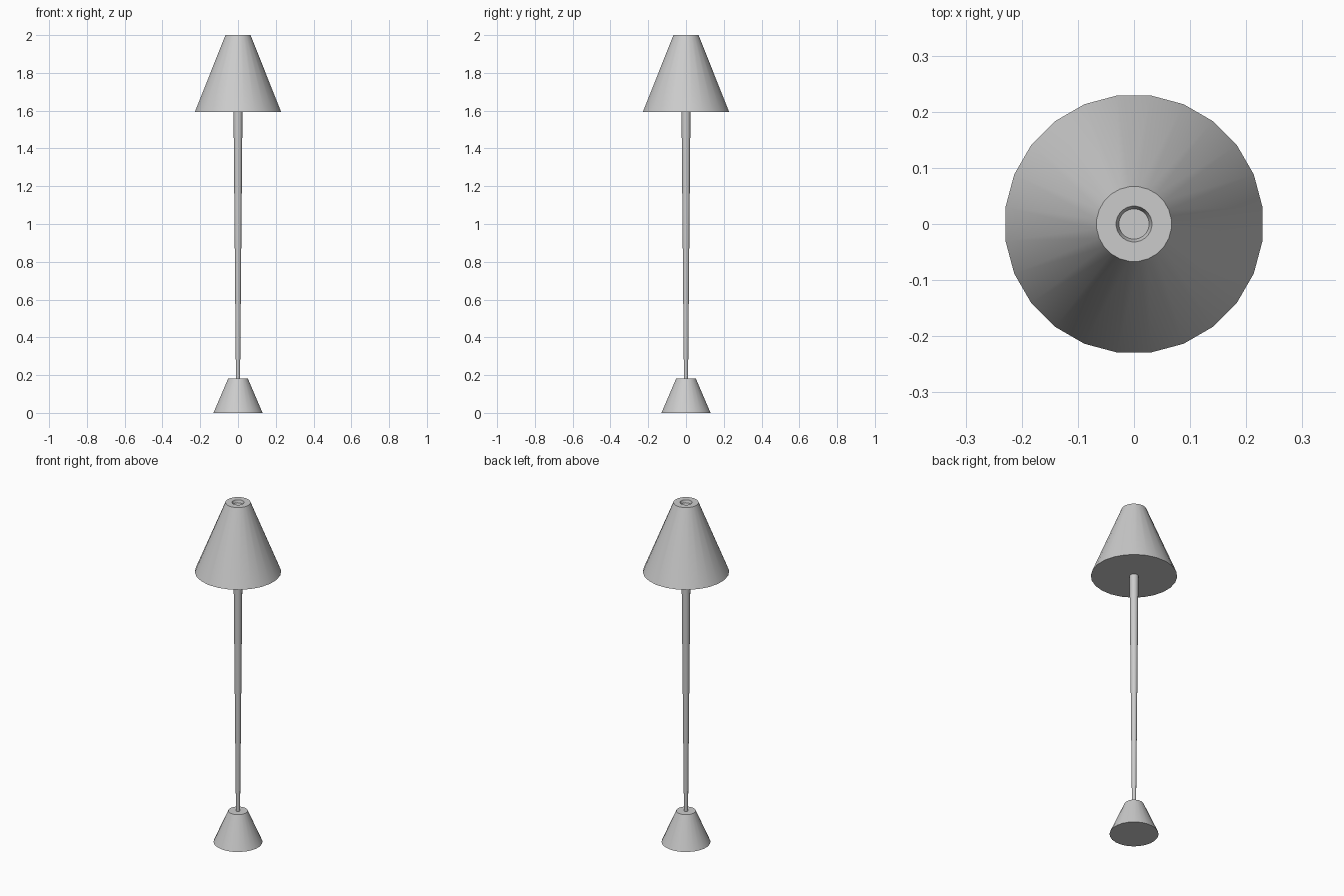
import bpy, bmesh, math

SIDES = 24

cube = bpy.data.objects.get("Cube")
if cube:
    bpy.data.objects.remove(cube, do_unlink=True)

grey = bpy.data.materials.new("light_grey")
grey.use_nodes = True
colour = (0.6, 0.6, 0.6, 1)
grey.diffuse_color = colour
grey.node_tree.nodes["Principled BSDF"].inputs["Base Color"].default_value = colour


def lathe(name, profile):
    """Turn a (radius, height) profile, listed from bottom to top, into a closed solid."""
    bm = bmesh.new()
    rings = []
    for r, z in profile:
        ring = []
        for i in range(SIDES):
            a = math.tau * (i + 0.5) / SIDES
            ring.append(bm.verts.new((r * math.cos(a), r * math.sin(a), z)))
        rings.append(ring)
    for low, high in zip(rings, rings[1:]):
        for i in range(SIDES):
            j = (i + 1) % SIDES
            bm.faces.new((low[i], low[j], high[j], high[i]))
    bm.faces.new(rings[0][::-1])
    bm.faces.new(rings[-1])
    mesh = bpy.data.meshes.new(name)
    bm.to_mesh(mesh)
    bm.free()
    mesh.materials.append(grey)
    obj = bpy.data.objects.new(name, mesh)
    bpy.context.collection.objects.link(obj)
    bpy.ops.object.select_all(action="DESELECT")
    obj.select_set(True)
    bpy.context.view_layer.objects.active = obj
    bpy.ops.object.shade_smooth_by_angle(angle=math.radians(30))


# Weighted conical foot
lathe("base", [(0.131, 0), (0.052, 0.183)])

# Slender pole, widening upwards
lathe("pole", [(0.011, 0.17), (0.024, 1.6)])

# Closed conical shade with a small recess in its top
lathe("shade", [(0.231, 1.592), (0.067, 2.0), (0.032, 2.0), (0.027, 1.985)])
